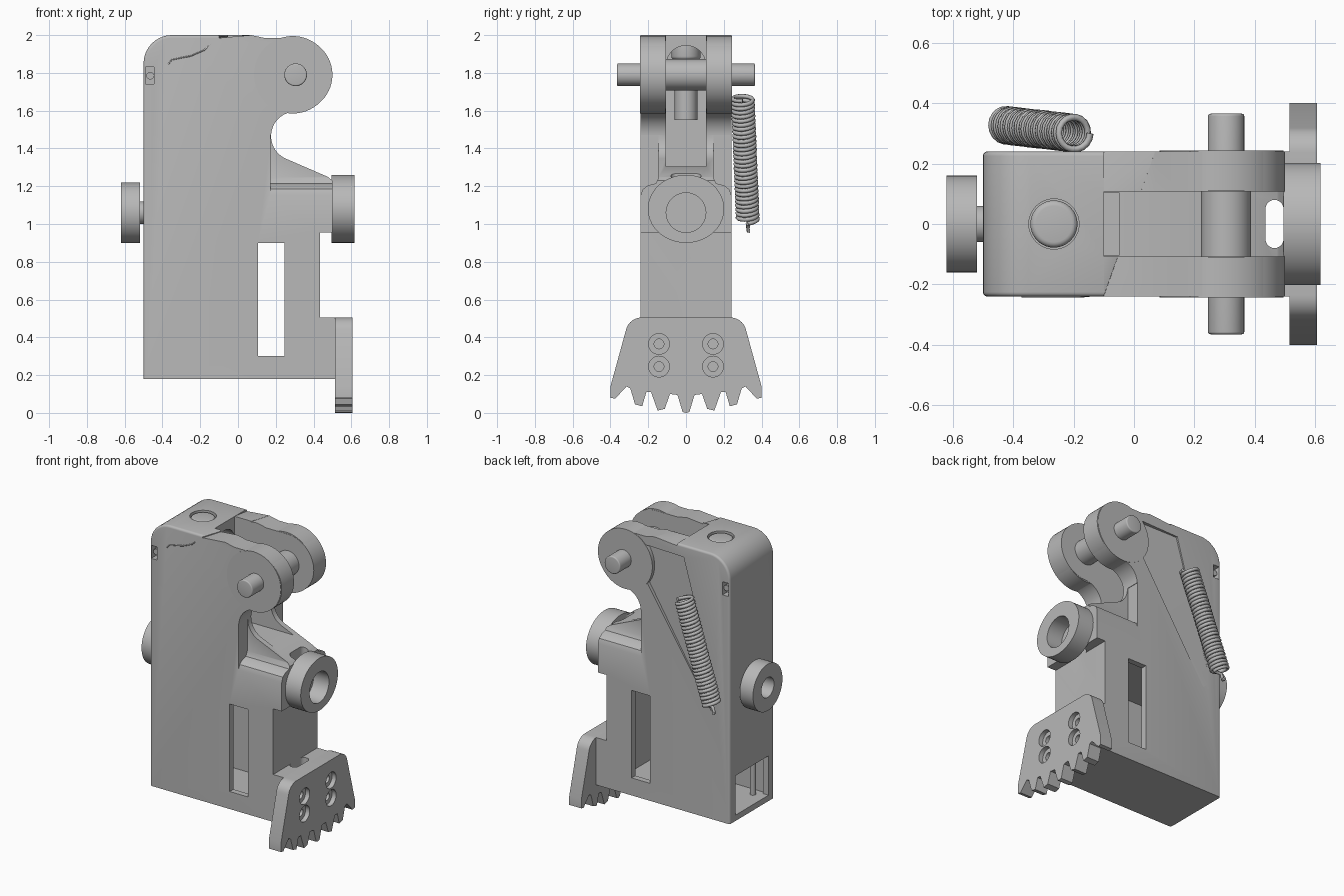
import bpy, bmesh
from math import sin, cos, pi, radians
from mathutils import Vector

if "Cube" in bpy.data.objects:
    bpy.data.objects.remove(bpy.data.objects["Cube"])

COLOR = (0.48, 0.48, 0.48, 1)
grey = bpy.data.materials.new("plain grey")
grey.use_nodes = True
grey.diffuse_color = COLOR
grey.node_tree.nodes["Principled BSDF"].inputs["Base Color"].default_value = COLOR


def arc(cx, cy, r, a, b, n=16, squash=1):
    """Points along an arc from angle a to b in degrees."""
    return [(cx + r * cos(radians(a + (b - a) * i / n)),
             cy + squash * r * sin(radians(a + (b - a) * i / n))) for i in range(n + 1)]


def circle(cx, cy, r, n=40, squash=1):
    return arc(cx, cy, r, 0, 360, n, squash)[:-1]


def rect(a, b, c, d):
    return [(a, c), (b, c), (b, d), (a, d)]


def place(axis, u, v, t):
    return {"x": (t, u, v), "y": (u, t, v), "z": (u, v, t)}[axis]


def finish(name, bm):
    bmesh.ops.recalc_face_normals(bm, faces=bm.faces)
    me = bpy.data.meshes.new(name)
    bm.to_mesh(me)
    bm.free()
    me.materials.append(grey)
    ob = bpy.data.objects.new(name, me)
    bpy.context.collection.objects.link(ob)
    return ob


def prism(name, pts, axis, lo, hi, bevel=0, pick=None):
    """Extrude a 2D profile along an axis, rounding the picked rim edges."""
    bm = bmesh.new()
    ends = []
    for t in (lo, hi):
        ends.append([bm.verts.new(place(axis, u, v, t)) for u, v in pts])
        bm.faces.new(ends[-1])
    n = len(pts)
    for i in range(n):
        j = (i + 1) % n
        bm.faces.new((ends[0][i], ends[0][j], ends[1][j], ends[1][i]))
    bmesh.ops.recalc_face_normals(bm, faces=bm.faces)
    if bevel:
        k = "xyz".index(axis)
        rim = [e for e in bm.edges
               if abs(e.verts[0].co[k] - e.verts[1].co[k]) < 1e-6
               and (pick is None or pick((e.verts[0].co + e.verts[1].co) / 2))]
        bmesh.ops.bevel(bm, geom=rim, offset=bevel, segments=4, profile=0.5,
                        affect="EDGES", clamp_overlap=True)
    return finish(name, bm)


def cut(ob, *cutters):
    for c in cutters:
        c.hide_render = True
        m = ob.modifiers.new("cut", "BOOLEAN")
        m.operation = "DIFFERENCE"
        m.solver = "EXACT"
        m.object = c
        bpy.context.view_layer.objects.active = ob
        bpy.ops.object.modifier_apply(modifier=m.name)
        bpy.data.objects.remove(c)


def wire(name, pts, r, sides=6):
    cu = bpy.data.curves.new(name, "CURVE")
    cu.dimensions = "3D"
    cu.bevel_depth = r
    cu.bevel_resolution = 1
    cu.use_fill_caps = True
    sp = cu.splines.new("POLY")
    sp.points.add(len(pts) - 1)
    for p, q in zip(sp.points, pts):
        p.co = (*q, 1)
    cu.materials.append(grey)
    ob = bpy.data.objects.new(name, cu)
    bpy.context.collection.objects.link(ob)
    return ob


# Housing: side profile with step, neck fillet and pivot ear
EAR = (0.305, 1.79)
profile = [(-0.5, 0.18), (0.515, 0.18), (0.515, 0.505), (0.435, 0.505), (0.435, 0.955),
           (0.5, 0.955), (0.5, 1.23), (0.475, 1.25)]
profile += arc(0.305, 1.465, 0.13, 245, 90)
profile += arc(*EAR, 0.195, -90, 90, 28)[1:]
profile += [(0.14, 1.985), (0.07, 2.0), (-0.1, 2.0)]
profile += arc(-0.35, 1.85, 0.15, 90, 180, 10)
housing = prism("housing", profile, "y", -0.24, 0.24, 0.04,
                lambda p: p.x < -0.1 and p.z > 0.2)

# Slot between the ears, arched pocket under the cap, window, cavity and rear opening
pocket = [(-0.105, 1.3), (0.105, 1.3)] + arc(0, 1.84, 0.105, 0, 180, 20)
cut(housing,
    prism("slot", rect(-0.1, 0.7, -0.107, 0.107), "z", 1.305, 2.2),
    prism("pocket", pocket, "x", -0.4, -0.05),
    prism("button_hole", circle(-0.265, 0, 0.083), "z", 1.85, 2.1),
    prism("cavity", rect(-0.46, 0.4, 0.22, 0.93), "y", -0.2, 0.2),
    prism("window", rect(0.105, 0.245, 0.3, 0.9), "y", -0.4, 0.4),
    prism("rear_opening", rect(-0.18, 0.18, 0.22, 0.49), "x", -0.6, -0.4),
    prism("ledge_slot", arc(0.465, 0.05, 0.03, 0, 180, 10) + arc(0.465, -0.05, 0.03, 180, 360, 10),
          "z", 0.1, 1.5))

# Narrow neck: rounded shoulders and corner notches on both sides
for s in (-1, 1):
    shoulder = [(0.145, 1.47), (0.145, 1.245), (0.16, 1.215), (0.2, 1.205),
                (0.228, 1.185), (0.241, 1.15), (0.3, 1.15), (0.3, 1.47)]
    cut(housing,
        prism("shoulder", [(s * y, z) for y, z in shoulder], "x", 0.172, 0.7),
        prism("notch", rect(-0.49, -0.445, 1.74, 1.83), "y", *sorted((s * 0.19, s * 0.3))))
    prism("notch_pin", circle(-0.465, 1.785, 0.02, 16), "y", *sorted((s * 0.18, s * 0.225)))

# Shallow channel that deepens from the spring toward the ear
band = [(0.24, 1.93), (-0.15, 1.92), (-0.42, 0.97), (-0.36, 0.92), (0.12, 1.66)]
channel = prism("channel", band, "y", 0.2, 0.3)
for v in channel.data.vertices:
    if v.co.y < 0.25:
        v.co.y = 0.241 - 0.045 * (v.co.x + 0.42)
cut(housing, channel)

# Ear bosses and pivot pin
for side, s in (("front", -1), ("back", 1)):
    prism(side + "_ear_boss", circle(0.29, EAR[1], 0.205, 56), "y", *sorted((s * 0.109, s * 0.243)))
prism("pivot_pin", circle(*EAR, 0.06), "y", -0.365, 0.365, 0.008)
prism("pivot_sleeve", circle(*EAR, 0.083), "y", -0.112, 0.112)

# Button in the cap with its plunger
prism("cap_button", circle(-0.265, 0, 0.078), "z", 1.87, 1.995, 0.018)
prism("plunger", circle(-0.265, 0, 0.06), "z", 1.55, 1.9)

# Cap seam on the front side
wire("cap_seam", [(-0.37, -0.24, 1.845), (-0.35, -0.24, 1.87), (-0.25, -0.24, 1.89),
                  (-0.18, -0.24, 1.92), (-0.13, -0.235, 1.965), (-0.1, -0.215, 1.99)], 0.004)

# Front collar and rear knob
collar = prism("front_collar", circle(0, 1.08, 0.202, 56, 0.89), "x", 0.495, 0.617)
cut(collar, prism("collar_bore", circle(0, 1.06, 0.105), "x", 0.4, 0.7))
knob = prism("rear_knob", circle(0, 1.06, 0.16, 48), "x", -0.62, -0.52)
stem = prism("knob_stem", circle(0, 1.06, 0.06), "x", -0.53, -0.45)
cut(knob, prism("knob_bore", circle(0, 1.06, 0.068), "x", -0.7, -0.53))

# Rods inside the rear opening
for s in (-1, 1):
    prism("inner_rod", circle(-0.41, s * 0.14, 0.02, 16), "z", 0.2, 0.94)

# Toothed plate with countersunk holes
half = [(0, 0.0), (0.018, 0.005), (0.045, 0.095), (0.085, 0.1), (0.112, 0.022), (0.15, 0.012),
        (0.185, 0.11), (0.21, 0.11), (0.232, 0.035), (0.27, 0.045), (0.295, 0.13),
        (0.315, 0.14), (0.375, 0.075), (0.4, 0.08), (0.4, 0.14)]
half += arc(0.235, 0.42, 0.085, 12, 90, 10)
plate = prism("toothed_plate", half + [(-y, z) for y, z in reversed(half[1:])], "x", 0.514, 0.606)
for y in (-0.143, 0.143):
    for z in (0.245, 0.365):
        cut(plate, prism("sink", circle(y, z, 0.055, 28), "x", 0.575, 0.7),
            prism("bore", circle(y, z, 0.026, 20), "x", 0.4, 0.7))

# Coil spring with straight end hooks
top, low = Vector((-0.195, 0.3, 1.67)), Vector((-0.425, 0.327, 1.02))
axis = (low - top).normalized()
side = axis.cross(Vector((0, 1, 0))).normalized()
out = axis.cross(side)
TURNS, STEPS = 30, 18
coil = []
for i in range(TURNS * STEPS + 1):
    a = 2 * pi * i / STEPS
    coil.append(top.lerp(low, i / (TURNS * STEPS)) + 0.053 * (cos(a) * side + sin(a) * out))
wire("spring", coil, 0.0115)
wire("spring_hook", [coil[-1], low + axis * 0.02, low + axis * 0.06, low + axis * 0.06 - out * 0.01], 0.0115)

# Smooth curved walls, keep edges sharp
bpy.ops.object.select_all(action="DESELECT")
for ob in bpy.context.collection.objects:
    if ob.type == "MESH":
        ob.select_set(True)
        bpy.context.view_layer.objects.active = ob
bpy.ops.object.shade_smooth_by_angle(angle=radians(30))
